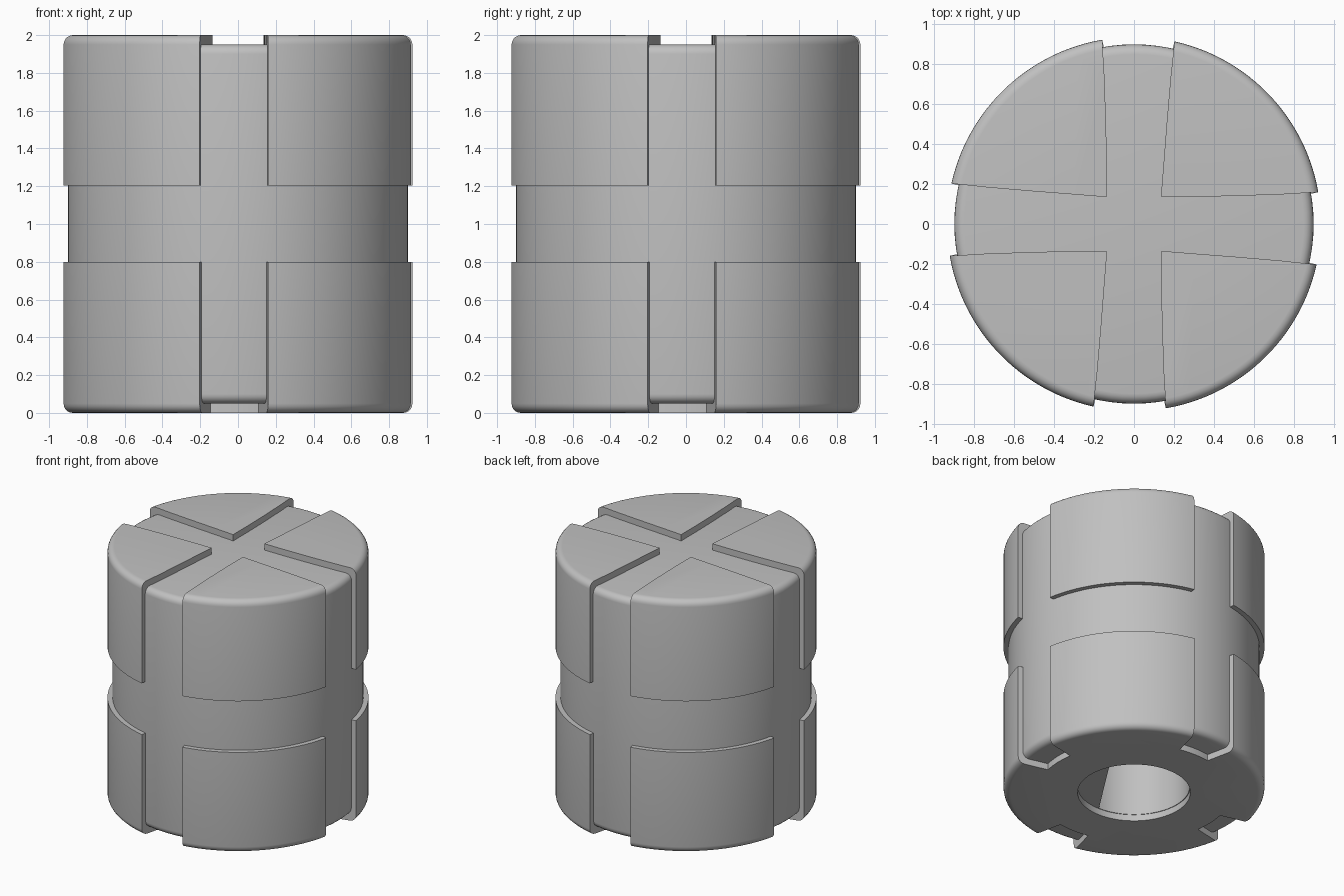
import bpy, bmesh, math
from mathutils import Matrix, Vector

cube = bpy.data.objects.get("Cube")
if cube:
    bpy.data.objects.remove(cube)

CORE_R, SHELL_R, RING_R, BORE_R = 0.9, 0.937, 0.7, 0.4
FILLET = 0.05

grey = bpy.data.materials.new("light_grey")
grey.use_nodes = True
grey.diffuse_color = (0.53, 0.53, 0.53, 1)
grey.node_tree.nodes["Principled BSDF"].inputs["Base Color"].default_value = grey.diffuse_color


def arc(radius, start, end, steps):
    """Points on a circle, angles in degrees."""
    angles = [math.radians(start + (end - start) * i / steps) for i in range(steps + 1)]
    return [Vector((radius * math.cos(a), radius * math.sin(a))) for a in angles]


def turned(points, degrees):
    turn = Matrix.Rotation(math.radians(degrees), 2)
    return [turn @ p for p in points]


def prism(name, outline, z0, z1, round_z=(), rim=0):
    """Extrude an outline and round its outer rim at the given heights."""
    bm = bmesh.new()
    base = bm.faces.new([bm.verts.new((p.x, p.y, z0)) for p in outline])
    up = bmesh.ops.extrude_face_region(bm, geom=[base])["geom"]
    bmesh.ops.translate(bm, vec=(0, 0, z1 - z0),
                        verts=[v for v in up if isinstance(v, bmesh.types.BMVert)])
    bmesh.ops.recalc_face_normals(bm, faces=bm.faces[:])

    def on_rim(e):
        return any(all(abs(v.co.z - z) < 1e-4 and v.co.xy.length > rim - 0.001
                       for v in e.verts) for z in round_z)
    edges = [e for e in bm.edges if on_rim(e)]
    if edges:
        bmesh.ops.bevel(bm, geom=edges, offset=FILLET, offset_type='OFFSET',
                        segments=5, profile=0.5, affect='EDGES')
    mesh = bpy.data.meshes.new(name)
    bm.to_mesh(mesh)
    bm.free()
    mesh.materials.append(grey)
    obj = bpy.data.objects.new(name, mesh)
    bpy.context.collection.objects.link(obj)
    return obj


def select(obj):
    bpy.ops.object.select_all(action='DESELECT')
    obj.select_set(True)
    bpy.context.view_layer.objects.active = obj


def cut(obj, cutter):
    mod = obj.modifiers.new("bore", 'BOOLEAN')
    mod.operation, mod.solver, mod.object = 'DIFFERENCE', 'EXACT', cutter
    select(obj)
    bpy.ops.object.modifier_apply(modifier=mod.name)
    bpy.data.objects.remove(cutter)


# Core cylinder with a D-shaped shaft socket
core = prism("core", arc(CORE_R, 0, 360, 96)[:-1], 0.05, 1.95, (0.05, 1.95), CORE_R)
flat_angle, half_flat = -33, 58
socket = prism("socket_cutter",
               arc(BORE_R, flat_angle + half_flat, flat_angle + 360 - half_flat, 48), -0.1, 1.2)
cut(core, socket)

# Four raised upper plates, separated by slightly swirled slots
slot_a = [Vector(p) for p in ((0.135, 0.137), (0.148, 0.3), (0.165, 0.52), (0.184, 0.74))]
slot_b = [Vector(p) for p in ((0.75, 0.149), (0.5, 0.14), (0.3, 0.137))]
rim_arc = arc(SHELL_R, 77.5, 9.8, 24)
parts = [core]
for i, side in enumerate(("back_left", "back_right", "front_right", "front_left")):
    outline = turned(slot_a + rim_arc + slot_b, 90 * i)
    parts.append(prism("upper_plate_" + side, outline, 1.205, 2.0, (2.0,), SHELL_R))

# Lower shell: four plates joined by a ring with short notches
outline = []
for i in range(4):
    outline += turned(rim_arc + arc(RING_R, 9, -12, 6), -90 * i)
lower = prism("lower_shell", outline, 0, 0.8, (0,), SHELL_R)
cut(lower, prism("round_cutter", arc(BORE_R + 0.005, 0, 360, 64)[:-1], -0.1, 0.9))
parts.append(lower)

for obj in parts:
    select(obj)
    bpy.ops.object.shade_smooth_by_angle(angle=math.radians(30))
